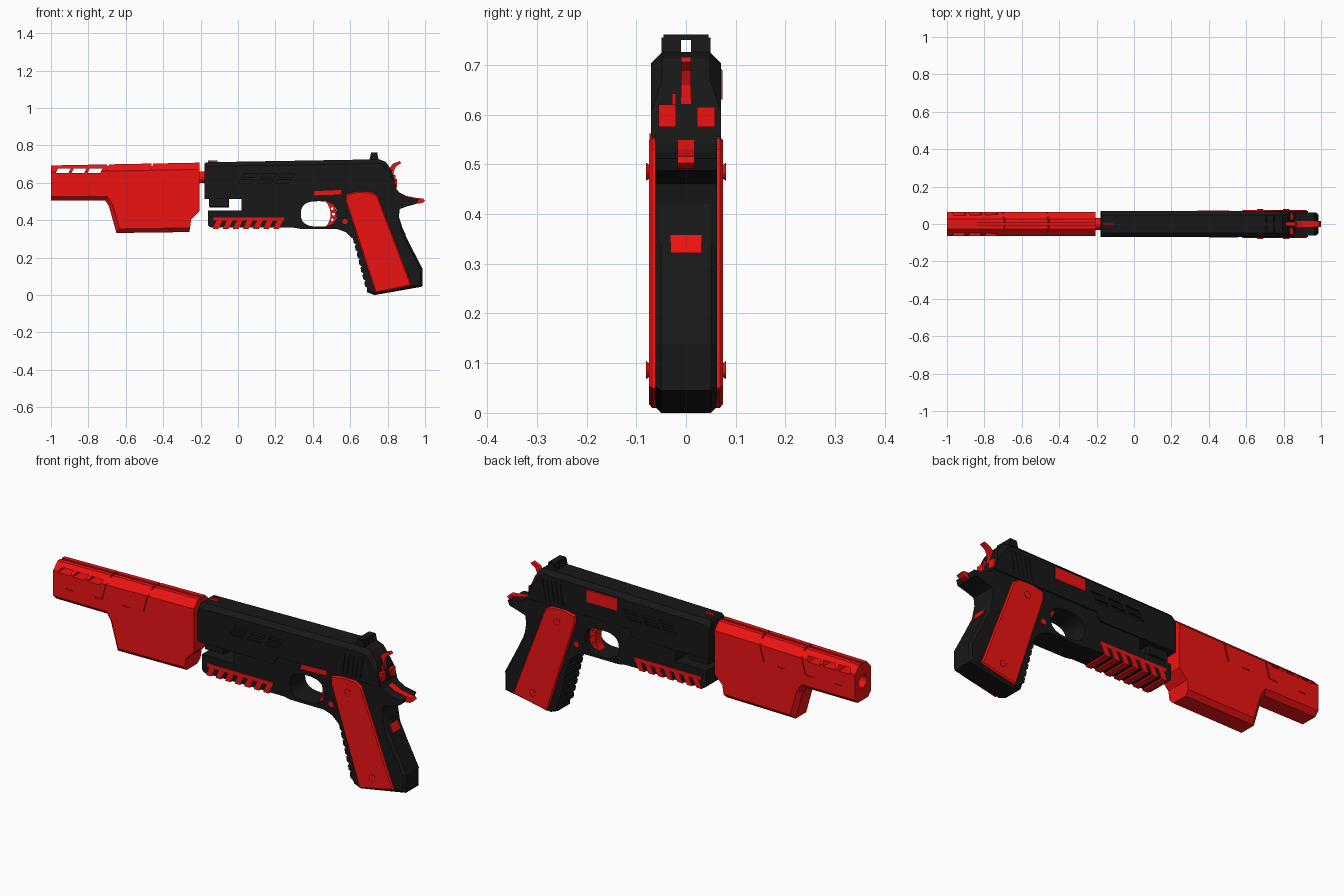
import bpy, bmesh, math
from mathutils import Matrix

if "Cube" in bpy.data.objects:
    bpy.data.objects.remove(bpy.data.objects["Cube"])


def material(name, rgb):
    m = bpy.data.materials.new(name)
    m.diffuse_color = (*rgb, 1)
    m.use_nodes = True
    m.node_tree.nodes["Principled BSDF"].inputs["Base Color"].default_value = m.diffuse_color
    return m


RED = material("red", (0.85, 0.006, 0.006))
BLACK = material("black", (0.009, 0.009, 0.009))


def finish(name, bm, mat):
    bmesh.ops.recalc_face_normals(bm, faces=bm.faces)
    me = bpy.data.meshes.new(name)
    bm.to_mesh(me)
    bm.free()
    ob = bpy.data.objects.new(name, me)
    bpy.context.collection.objects.link(ob)
    me.materials.append(mat)
    return ob


def prism(name, pts, y0, y1, mat=BLACK, bevels=()):
    """Extrude an (x, z) outline along y; bevels = (width, test(x, y, z)) on cap edges."""
    bm = bmesh.new()
    a = [bm.verts.new((x, y0, z)) for x, z in pts]
    b = [bm.verts.new((x, y1, z)) for x, z in pts]
    n = len(pts)
    bm.faces.new(a)
    bm.faces.new(b[::-1])
    for i in range(n):
        j = (i + 1) % n
        bm.faces.new((a[i], b[i], b[j], a[j]))
    bmesh.ops.recalc_face_normals(bm, faces=bm.faces)
    for width, test in bevels:
        edges = []
        for e in bm.edges:
            p, q = e.verts[0].co, e.verts[1].co
            if abs(p.y - q.y) < 1e-6 and min(abs(p.y - y0), abs(p.y - y1)) < 1e-6:
                if test(*((p + q) / 2)):
                    edges.append(e)
        bmesh.ops.bevel(bm, geom=edges, offset=width, segments=1,
                        affect='EDGES', profile=0.5)
    return finish(name, bm, mat)


def box(name, x0, x1, y0, y1, z0, z1, mat=BLACK):
    return prism(name, [(x0, z0), (x1, z0), (x1, z1), (x0, z1)], y0, y1, mat)


def slant(name, x, z0, z1, width, lean, y0, y1, mat=BLACK):
    return prism(name, [(x, z0), (x + width, z0), (x + width + lean, z1), (x + lean, z1)],
                 y0, y1, mat)


def rod(name, loc, r, length, axis, mat=BLACK, seg=24, r2=None):
    bm = bmesh.new()
    rot = Matrix.Rotation(math.pi / 2, 4, 'Y' if axis == 'X' else 'X')
    bmesh.ops.create_cone(bm, cap_ends=True, segments=seg, radius1=r,
                          radius2=r if r2 is None else r2, depth=length,
                          matrix=Matrix.Translation(loc) @ rot)
    return finish(name, bm, mat)


def cut(ob, cutters):
    for c in cutters:
        m = ob.modifiers.new("cut", 'BOOLEAN')
        m.operation, m.solver, m.object = 'DIFFERENCE', 'EXACT', c
        bpy.context.view_layer.objects.active = ob
        bpy.ops.object.modifier_apply(modifier=m.name)
        bpy.data.objects.remove(c, do_unlink=True)


# Red front shroud with chamfered top, vents, bore and panel seams
shroud = prism("front_shroud",
               [(-1, 0.505), (-0.71, 0.505), (-0.69, 0.475), (-0.65, 0.332), (-0.26, 0.337),
                (-0.25, 0.405), (-0.205, 0.45), (-0.205, 0.708), (-1, 0.693)],
               -0.064, 0.064, RED,
               [(0.036, lambda x, y, z: z > 0.69),
                (0.022, lambda x, y, z: z < 0.51 and x < -0.255)])
cutters = [slant("vent_cutter", -0.975 + i * 0.085, 0.652, 0.676, 0.068, 0.012, -0.1, 0.1, RED)
           for i in range(3)]
cutters.append(rod("bore_cutter", (-0.95, 0, 0.6), 0.032, 0.4, 'X', RED))
for x in (-0.70, -0.465):
    cutters.append(slant("notch_cutter", x, 0.69, 0.73, 0.008, 0.012, -0.1, 0.1, RED))
    for s in (-1, 1):
        ys = sorted((s * 0.059, s * 0.1))
        cutters.append(slant("seam_cutter", x - 0.025, 0.585, 0.675, 0.007, 0.025, *ys, RED))
for i in range(3):
    for s in (-1, 1):
        ys = sorted((s * 0.06, s * 0.1))
        cutters.append(box("slit_cutter", -0.925 + i * 0.16, -0.885 + i * 0.16, *ys,
                           0.58, 0.586, RED))
cutters.append(box("top_groove_cutter", -1.1, -0.1, -0.006, 0.006, 0.688, 0.75, RED))
cut(shroud, cutters)
rod("barrel_link", (-0.2, 0, 0.63), 0.032, 0.12, 'X', RED)

# Slide with chamfered top and shallow side slots
slide = prism("slide",
              [(-0.18, 0.515), (0.25, 0.515), (0.27, 0.555), (0.85, 0.555), (0.84, 0.60),
               (0.82, 0.67), (0.79, 0.712), (0.755, 0.726), (-0.17, 0.71), (-0.18, 0.70)],
              -0.07, 0.07, BLACK, [(0.022, lambda x, y, z: z > 0.69)])
cutters = []
for s in (-1, 1):
    ys = sorted((s * 0.06, s * 0.1))
    for row in range(2):
        for i in range(3):
            cutters.append(slant("slot_cutter", 0.0 + i * 0.1 + row * 0.02,
                                 0.60 + row * 0.03, 0.618 + row * 0.03, 0.075, 0.012, *ys))
    for i in range(5):
        cutters.append(slant("serration_cutter", 0.64 + i * 0.025, 0.575, 0.68,
                             0.008, 0.015, *sorted((s * 0.066, s * 0.1))))
cut(slide, cutters)
rod("recoil_plug", (-0.1, 0, 0.493), 0.024, 0.105, 'X')
box("plug_block", -0.155, -0.05, -0.045, 0.045, 0.473, 0.53)

# Sights
box("front_sight", -0.16, -0.11, -0.006, 0.006, 0.70, 0.72, RED)
for s in (-1, 1):
    ys = sorted((s * 0.01, s * 0.049))
    prism("rear_sight_side", [(0.70, 0.71), (0.755, 0.71), (0.745, 0.755), (0.71, 0.755)], *ys)
box("rear_sight_bridge", 0.71, 0.745, -0.045, 0.045, 0.75, 0.761)

# Ejection cover on the back side, following the chamfer
prism("ejection_cover", [(0.34, 0.63), (0.51, 0.63), (0.51, 0.716), (0.34, 0.716)],
      0.02, 0.073, RED, [(0.026, lambda x, y, z: y > 0.05 and z > 0.7)])

# Frame, grip and trigger guard in one outline with finger ridges
front_strap = []
for i in range(7):
    t = i / 7
    x, z = 0.615 + 0.07 * t, 0.30 - 0.27 * t
    front_strap += [(x, z), (x + 0.004, z - 0.022), (x + 0.016, z - 0.030)]
outline = [(-0.16, 0.452), (-0.16, 0.372), (-0.145, 0.36), (0.30, 0.36), (0.34, 0.353),
           (0.53, 0.353), (0.575, 0.337)] + front_strap + [
    (0.69, 0.015), (0.73, 0.0), (0.985, 0.045), (0.987, 0.14), (0.93, 0.25), (0.885, 0.34),
    (0.86, 0.42), (0.865, 0.46), (0.90, 0.473), (0.955, 0.488), (0.965, 0.512),
    (0.90, 0.525), (0.865, 0.545), (0.85, 0.565), (0.018, 0.565), (0.018, 0.452)]
frame = prism("frame_and_grip", outline, -0.062, 0.062, BLACK,
              [(0.012, lambda x, y, z: x > 0.86 and z < 0.42 or z < 0.04)])
hole = []
for i in range(28):
    c, s = math.cos(i * math.tau / 28), math.sin(i * math.tau / 28)
    hole.append((0.432 + 0.096 * math.copysign(abs(c) ** 0.75, c),
                 0.434 + 0.068 * math.copysign(abs(s) ** 0.75, s)))
cut(frame, [prism("guard_cutter", hole, -0.2, 0.2)])

# Red ribbed rail under the frame
box("rail_strip", -0.13, 0.245, -0.066, 0.066, 0.398, 0.416, RED)
for i in range(7):
    slant("rail_rib", -0.135 + i * 0.054, 0.354, 0.40, 0.03, 0.022, -0.066, 0.066, RED)

# Grip panels, screws and frame pins on both sides
for s in (-1, 1):
    prism("grip_panel", [(0.575, 0.50), (0.575, 0.54), (0.64, 0.555), (0.715, 0.552),
                         (0.748, 0.53), (0.93, 0.05), (0.735, 0.01)],
          *sorted((s * 0.055, s * 0.074)), RED,
          [(0.006, lambda x, y, z: abs(y) > 0.07)])
    for x, z in ((0.675, 0.485), (0.813, 0.086)):
        r = (0.011, 0.018) if s > 0 else (0.018, 0.011)
        rod("grip_screw", (x, s * 0.075, z), r[1], 0.01, 'Y', RED, 16, r[0])
    rod("frame_pin", (0.572, s * 0.06, 0.393), 0.014, 0.012, 'Y', RED, 16)

# Trigger with three round holes
arc = [math.radians(a) for a in range(-40, 41, 10)]
trigger = prism("trigger",
                [(0.395 + 0.10 * math.cos(a), 0.432 + 0.10 * math.sin(a)) for a in arc] +
                [(0.415 + 0.112 * math.cos(a), 0.432 + 0.106 * math.sin(a)) for a in arc[::-1]],
                -0.025, 0.025, RED)
cut(trigger, [rod("trigger_hole", (0.511 - abs(d) * 0.25, 0, 0.432 + d), 0.008, 0.3, 'Y', RED, 12)
              for d in (-0.03, 0, 0.03)])

# Slide stop lever on the front side
prism("slide_stop", [(0.40, 0.53), (0.55, 0.535), (0.555, 0.562), (0.41, 0.556)],
      -0.073, -0.055, RED)

# Hammer, grip safety, tail and rear inserts
prism("hammer", [(0.79, 0.60), (0.835, 0.60), (0.832, 0.66), (0.845, 0.688), (0.872, 0.706),
                 (0.862, 0.716), (0.83, 0.703), (0.80, 0.67)], -0.01, 0.01, RED)
prism("grip_safety", [(0.83, 0.45), (0.86, 0.458), (0.855, 0.42), (0.868, 0.38), (0.898, 0.322),
                      (0.85, 0.32)], -0.031, 0.031, RED)
prism("tail_insert", [(0.86, 0.50), (0.95, 0.488), (0.985, 0.492), (1.0, 0.503), (0.99, 0.516),
                      (0.95, 0.52), (0.90, 0.53), (0.86, 0.55)], -0.017, 0.017, RED)
box("rear_insert_tall", 0.80, 0.85, -0.055, -0.02, 0.575, 0.62, RED)
box("rear_insert_tip", 0.80, 0.842, -0.028, -0.02, 0.61, 0.643, RED)
box("rear_insert_low", 0.80, 0.85, 0.022, 0.058, 0.575, 0.615, RED)
